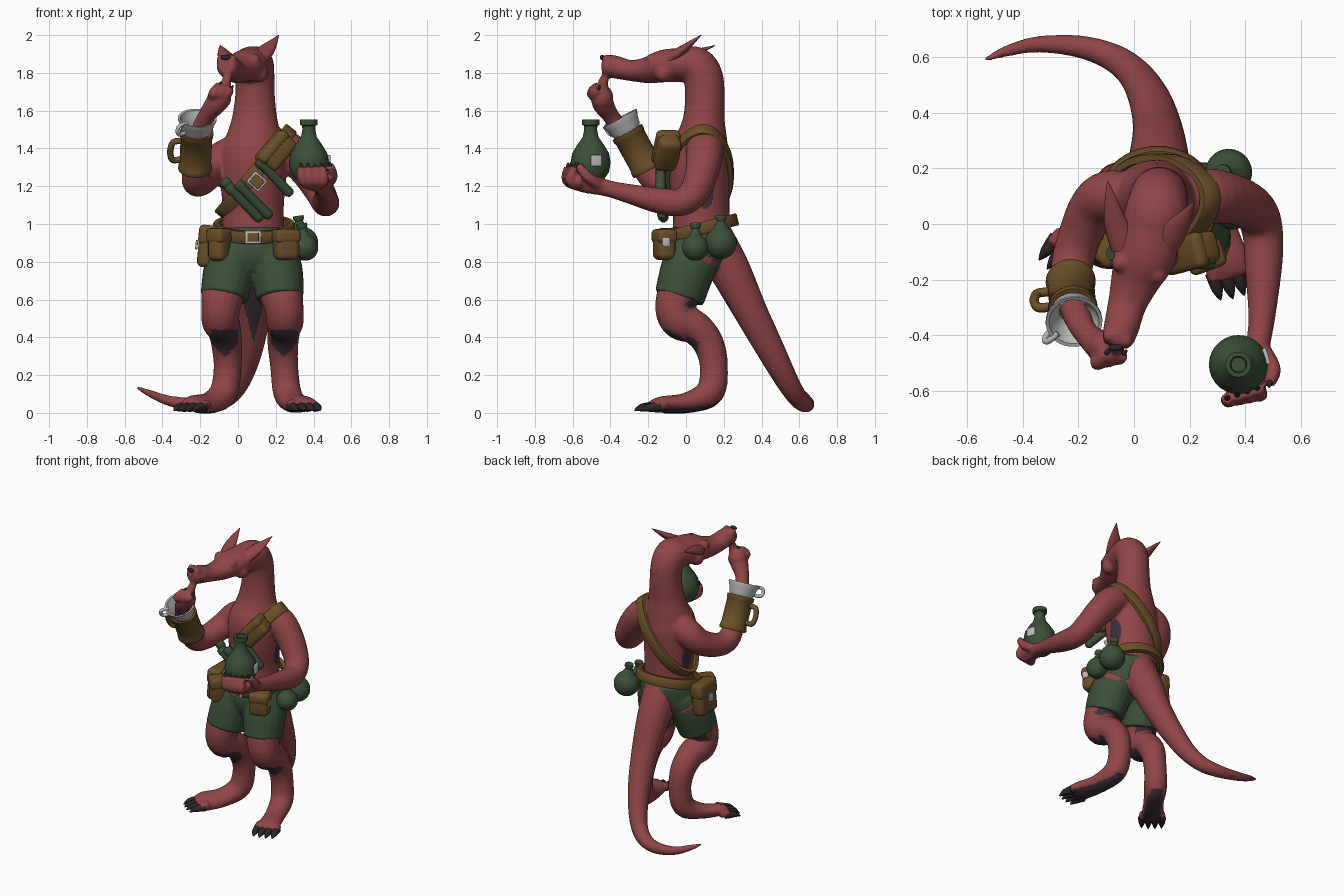
import bpy, bmesh, math
from mathutils import Vector as V, Matrix
from mathutils.bvhtree import BVHTree

def mat(name, r, g, b):
    m = bpy.data.materials.new(name)
    m.diffuse_color = (r, g, b, 1)
    return m

RED = mat("red skin", .28, .06, .063)
DARK = mat("dark skin", .05, .028, .04)
CLAW = mat("claw black", .028, .02, .021)
GREEN = mat("green", .045, .08, .04)
BROWN = mat("brown leather", .15, .08, .022)
GREY = mat("pale grey", .5, .5, .5)

def loft(bm, pts, n=18, steps=4, ref=(1, 0, 0)):
    """Smooth tube through (x, y, z, radius[, second radius])."""
    P = [tuple(p) + ((p[3],) if len(p) == 4 else ()) for p in pts]
    rows = []
    for i in range(len(P) - 1):
        a, b, c, d = P[max(i - 1, 0)], P[i], P[i + 1], P[min(i + 2, len(P) - 1)]
        for s in range(steps):
            t = s / steps
            rows.append([.5 * (2*q + (r-p)*t + (2*p-5*q+4*r-w)*t*t + (3*q-p-3*r+w)*t**3)
                         for p, q, r, w in zip(a, b, c, d)])
    rows.append(list(P[-1]))
    side, rings = V(ref), []
    for i, r in enumerate(rows):
        tan = (V(rows[min(i + 1, len(rows) - 1)][:3]) - V(rows[max(i - 1, 0)][:3])).normalized()
        side = (side - tan * side.dot(tan)).normalized()
        up = tan.cross(side)
        rings.append([bm.verts.new(V(r[:3]) + side * max(r[3], .002) * math.cos(k * math.tau / n)
                                   + up * max(r[4], .002) * math.sin(k * math.tau / n)) for k in range(n)])
    for A, B in zip(rings, rings[1:]):
        for k in range(n):
            bm.faces.new((A[k], A[(k+1) % n], B[(k+1) % n], B[k]))
    bm.faces.new(rings[0][::-1])
    bm.faces.new(rings[-1])

def ball(bm, c, r, scale=(1, 1, 1)):
    bmesh.ops.create_uvsphere(bm, u_segments=20, v_segments=12, radius=r,
                              matrix=Matrix.Translation(c) @ Matrix.Diagonal((*scale, 1)))

def finish(name, bm, m, voxel=0, smooth=3, angle=50):
    bmesh.ops.recalc_face_normals(bm, faces=bm.faces)
    me = bpy.data.meshes.new(name)
    bm.to_mesh(me)
    bm.free()
    me.materials.append(m)
    ob = bpy.data.objects.new(name, me)
    bpy.context.collection.objects.link(ob)
    bpy.ops.object.select_all(action='DESELECT')
    ob.select_set(True)
    bpy.context.view_layer.objects.active = ob
    if voxel:
        r = ob.modifiers.new("fuse", 'REMESH')
        r.mode, r.voxel_size = 'VOXEL', voxel
        s = ob.modifiers.new("soften", 'SMOOTH')
        s.factor, s.iterations = .5, smooth
        for x in ("fuse", "soften"):
            bpy.ops.object.modifier_apply(modifier=x)
        ob.data.polygons.foreach_set("use_smooth", [True] * len(ob.data.polygons))
    else:
        bpy.ops.object.shade_smooth_by_angle(angle=math.radians(angle))
    return ob

def tube(name, m, pts, **k):
    bm = bmesh.new()
    loft(bm, pts, **k)
    return finish(name, bm, m)

def box(name, m, c, size, ry=0, rz=0, bevel=.02):
    bm = bmesh.new()
    bmesh.ops.create_cube(bm, size=1, matrix=Matrix.Diagonal((*size, 1)))
    bmesh.ops.bevel(bm, geom=bm.edges[:], offset=min(bevel, min(size) * .4), segments=3, affect='EDGES', profile=.5)
    bm.transform(Matrix.Translation(c) @ Matrix.Rotation(rz, 4, 'Z') @ Matrix.Rotation(ry, 4, 'Y'))
    return finish(name, bm, m)

def lathe(name, m, prof, base, axis, n=28):
    bm = bmesh.new()
    M = Matrix.Translation(base) @ V(axis).to_track_quat('Z', 'Y').to_matrix().to_4x4()
    R = [[bm.verts.new(M @ V((r*math.cos(k*math.tau/n), r*math.sin(k*math.tau/n), z))) for k in range(n)]
         for r, z in prof]
    for A, B in zip(R, R[1:]):
        for k in range(n):
            bm.faces.new((A[k], A[(k+1) % n], B[(k+1) % n], B[k]))
    bmesh.ops.remove_doubles(bm, verts=bm.verts, dist=.0005)
    return finish(name, bm, m)

def strap(name, m, c, u, v, w, th, hug=None, n=56):
    """Closed band round an ellipse c + u cos + v sin, pulled onto the torso if hug is given."""
    bm = bmesh.new()
    c, u, v = V(c), V(u), V(v)
    nn = u.cross(v).normalized()
    R = []
    for k in range(n):
        a = k * math.tau / n
        d = u * math.cos(a) + v * math.sin(a)
        o = d.normalized()
        if hug:
            dist = hug.ray_cast(c, o)[3] or d.length
            d = o * (dist + (d.length - dist) * max(math.cos(a), 0) ** 1.5)
        R.append([bm.verts.new(c + d + o * th * i + nn * w * j)
                  for i, j in ((-.3, -.5), (.8, -.5), (1, -.4), (1, .4), (.8, .5), (-.3, .5))])
    for k in range(n):
        A, B = R[k], R[(k+1) % n]
        for j in range(6):
            bm.faces.new((A[j], A[(j+1) % 6], B[(j+1) % 6], B[j]))
    return finish(name, bm, m)

# Body: torso, neck and head in one loft
bm = bmesh.new()
loft(bm, [(.085, .07, .82, .17, .15), (.08, .08, .98, .165, .15), (.08, .08, 1.1, .163, .15), (.08, .07, 1.24, .175, .16),
          (.08, .07, 1.37, .175, .16), (.085, .085, 1.46, .148, .135), (.088, .095, 1.56, .12, .11),
          (.09, .1, 1.68, .105, .105), (.088, .09, 1.78, .105, .105), (.08, .05, 1.84, .11, .1),
          (.06, -.03, 1.842, .112, .09), (.035, -.12, 1.835, .112, .085), (.005, -.2, 1.815, .09, .07),
          (-.025, -.29, 1.812, .07, .055), (-.045, -.37, 1.83, .064, .06), (-.058, -.415, 1.838, .057, .058),
          (-.064, -.44, 1.84, .042, .042)], n=28)
torso = BVHTree.FromBMesh(bm)
for s in (-1, 1):  # brows, cheeks
    for f, o, z, r in ((.17, .07, 1.868, .034), (.1, .075, 1.8, .05), (.43, .03, 1.872, .026)):
        ball(bm, (.07 - .3*f + .95*o*s, -.95*f - .3*o*s, z), r)
# Tail
loft(bm, [(.09, .13, .93, .12), (.09, .23, .76, .11), (.085, .34, .54, .09), (.055, .45, .33, .075), (0, .54, .16, .06),
          (-.08, .6, .07, .05), (-.2, .638, .043, .04), (-.35, .645, .06, .029), (-.46, .62, .1, .02), (-.535, .59, .135, .008)])
# Legs: hip, knee, hock, heel, foot
legs = ([(.19, .06, .84, .13), (.225, -.03, .65, .118), (.245, -.06, .55, .103), (.248, -.03, .485, .1), (.243, .05, .45, .09),
         (.238, .12, .365, .082), (.245, .148, .24, .074), (.26, .125, .11, .075), (.295, .0, .055, .07, .052),
         (.335, -.13, .045, .078, .042), (.35, -.18, .035, .07, .032)],
        [(-.02, .06, .84, .13), (-.075, -.03, .65, .118), (-.092, -.06, .55, .103), (-.092, -.03, .485, .1), (-.075, .05, .45, .09),
         (-.06, .12, .365, .082), (-.055, .148, .24, .074), (-.075, .128, .11, .075), (-.14, .03, .055, .07, .052),
         (-.21, -.065, .045, .078, .042), (-.24, -.1, .035, .07, .032)])
claws = []
for pts in legs:
    loft(bm, pts)
    f = (V(pts[-1][:3]) - V(pts[-3][:3])); f.z = 0; f.normalize()
    s = V((f.y, -f.x, 0))
    for k in (-1.5, -.5, .5, 1.5):
        a = V(pts[-2][:3]) + s * k * .037
        b = a + f * (.07 - .008 * abs(k)) + s * k * .006; b.z = .032
        loft(bm, [(*a, .03), (*b, .026)], n=10)
        claws.append((b - f * .03, b + f * .035 + V((0, 0, -.004)), b + f * .072 + V((0, 0, -.02)), .027))
# Arms
loft(bm, [(.17, .09, 1.41, .1), (.27, .1, 1.385, .1), (.365, .085, 1.28, .09), (.435, .045, 1.17, .08), (.462, -.03, 1.115, .074),
          (.465, -.15, 1.125, .068), (.46, -.32, 1.165, .05), (.448, -.42, 1.19, .044), (.43, -.52, 1.215, .055, .04), (.4, -.58, 1.22, .045, .03)])
ball(bm, (.425, -.565, 1.225), .05, (1.1, 1, .8))
loft(bm, [(.0, .09, 1.39, .09), (-.09, .1, 1.34, .093), (-.15, .055, 1.275, .086), (-.2, -.06, 1.225, .078), (-.224, -.16, 1.235, .075),
          (-.22, -.24, 1.33, .065), (-.2, -.34, 1.49, .05), (-.165, -.4, 1.575, .045), (-.115, -.44, 1.64, .058), (-.085, -.45, 1.69, .048)])
ball(bm, (-.098, -.445, 1.67), .064, (1, .95, 1.05))
# Fingers round the bottle, and at the mouth
fingers = [[(.41, -.55, 1.2), (.345 + .036*k, -.63 + .006*k, 1.23), (.335 + .036*k, -.625 + .012*k, 1.3)] for k in range(4)]
fingers += [[(.46, -.45, 1.2), (.5, -.52, 1.25), (.488, -.57, 1.31)]]
fingers += [[(-.12, -.43, 1.66), (-.13 + .035*k, -.5 + .01*k, 1.69), (-.1 + .03*k, -.465, 1.735 - .01*k)] for k in range(3)]
fingers += [[(-.08, -.43, 1.68), (-.065, -.44, 1.74), (-.055, -.425, 1.785)]]
for g in fingers:
    loft(bm, [(*p, r) for p, r in zip(g, (.032, .029, .022))], n=10)
    d = (V(g[2]) - V(g[1])).normalized()
    claws.append((V(g[2]) - d*.01, V(g[2]) + d*.012, V(g[2]) + d*.026, .012))
body = finish("body", bm, RED, voxel=.0095)
# Dark patches: soles, tail underside, calves, knee pits, flanks
body.data.materials.append(DARK)
for p in body.data.polygons:
    (x, y, z), n = p.center, p.normal
    cx = .243 if x > .085 else -.07
    if ((z < .1 and n.z < -.7 and y < .3)
            or (y > .16 and n.y < -.4 and abs(x - .082) < .055 * (1 - abs(z - .58) / .21))
            or (.3 < z < .44 and y < .14 and n.y < -.1 and n.z < -.2 and abs(x - cx) < .07 * min(1, (z - .29) / .08))
            or (.53 < z < .63 and n.y > .5 and n.z < -.05 and y < .14)
            or (n.x * (x - .085) > 0 and abs(n.x) > .8 and abs(x - .085) < .2
                and ((z - 1.17) / .09) ** 2 + ((y - .1) / .045) ** 2 < 1)):
        p.material_index = 1
bm = bmesh.new()
for a, b, c, r in claws:
    loft(bm, [(*a, r), (*b, r * .75), (*c, .003)], n=8, steps=2)
finish("claws", bm, CLAW)
tube("left_ear", RED, [(.1, -.1, 1.865, .05, .035), (.15, -.02, 1.92, .045, .025), (.185, .03, 1.96, .025, .014), (.215, .08, 2.0, .002)])
tube("right_ear", RED, [(-.035, -.08, 1.855, .05, .035), (-.065, .0, 1.885, .042, .025), (-.082, .08, 1.918, .024, .014), (-.095, .155, 1.945, .002)])
bm = bmesh.new()
ball(bm, (-.066, -.444, 1.882), .02, (1.3, .6, .7))
finish("nose", bm, CLAW)

# Shorts
bm = bmesh.new()
loft(bm, [(.085, .08, .975, .178, .165), (.085, .075, .92, .192, .172), (.085, .05, .82, .208, .165), (.085, .04, .74, .17, .12)], n=28)
loft(bm, [(.17, .06, .87, .13, .145), (.205, .01, .76, .137, .145), (.223, -.035, .61, .127, .134)])
loft(bm, [(0, .06, .87, .13, .145), (-.045, .01, .76, .137, .145), (-.073, -.035, .61, .127, .134)])
finish("shorts", bm, GREEN, voxel=.011)

# Straps, buckles and pouches
strap("belt", BROWN, (.085, .073, .975), (.193, 0, 0), (0, .178, .045), .065, .024)
strap("shoulder_strap", BROWN, (.085, .075, 1.265), (.185, .015, .225), (0, -.168, 0), .075, .024, torso)
box("belt_buckle", GREY, (.08, -.13, .93), (.085, .02, .07), bevel=.006)
box("buckle_centre", BROWN, (.08, -.139, .93), (.062, .012, .046), bevel=.004)
box("strap_buckle", GREY, (.1, -.117, 1.225), (.075, .018, .085), ry=-.85, bevel=.006)
box("strap_buckle_centre", BROWN, (.1, -.126, 1.225), (.056, .012, .064), ry=-.85, bevel=.004)
for c, s, ry, rz in (((.255, -.115, .89), (.13, .1, .16), 0, .35), ((-.165, .03, .88), (.09, .185, .22), .1, 0),
                     ((-.1, -.09, .89), (.1, .1, .17), 0, -.7), ((.205, -.1, 1.385), (.2, .12, .125), -.85, .25)):
    box("pouch", BROWN, c, s, ry, rz, .03)
    M = Matrix.Rotation(rz, 3, 'Z') @ Matrix.Rotation(ry, 3, 'Y')
    box("pouch_flap", BROWN, V(c) + M @ V((0, 0, s[2]*.28)), (s[0]+.01, s[1]+.01, s[2]*.48), ry, rz, .025)
box("front_clasp", GREY, (.322, -.105, .905), (.012, .045, .045), rz=.35, bevel=.004)
box("side_clasp", GREY, (-.219, .03, .89), (.012, .045, .05), ry=.1, bevel=.004)
# Vials held across the strap
for x, y, z in ((.035, -.12, 1.11), (.085, -.125, 1.125), (.01, -.105, 1.14), (.195, -.135, 1.245)):
    d = V((.7, 0, -.72))
    lathe("vial", GREEN, [(0, 0), (.026, 0), (.03, .01), (.03, .035), (.025, .045), (.028, .24), (.016, .258), (0, .26)],
          V((x, y, z)) - d * .13, d, 14)
# Round flasks on the belt
for x, y, z, r in ((.355, .05, .875, .07), (.34, .185, .9, .085)):
    lathe("flask", GREEN, [(r * math.sin(a*math.pi/12), -r * math.cos(a*math.pi/12)) for a in range(11)]
          + [(.02, r + .03), (.03, r + .045), (.028, r + .06), (0, r + .06)], (x, y, z), (-.15, 0, 1))

# Held bottle
lathe("bottle", GREEN, [(0, 0), (.07, 0), (.097, .04), (.106, .09), (.097, .14), (.07, .185), (.042, .225), (.034, .265),
                        (.036, .285), (.046, .29), (.046, .318), (.03, .318), (.026, .28), (0, .28)], (.375, -.505, 1.235), (0, 0, 1))
box("bottle_label", GREY, (.475, -.475, 1.335), (.016, .06, .06), rz=.3, bevel=.006)

# Mug and cup worn over the forearm
ax = V((.04, -.48, .87)).normalized()
b = V((-.228, -.2, 1.285))
lathe("mug", BROWN, [(.05, 0), (.085, 0), (.09, .01), (.088, .03), (.084, .04), (.084, .2), (.089, .205), (.089, .23), (.075, .23), (.07, .2), (.05, 0)], b, ax)
lathe("cup", GREY, [(.05, .225), (.072, .225), (.084, .25), (.092, .285), (.102, .305), (.102, .315), (.09, .313), (.078, .28), (.05, .24), (.05, .225)], b, ax)
def handle(name, m, lo, hi, out, reach, rad, r0):
    o = V(out).normalized()
    q = [(lo, r0), (lo, r0 + reach*.75), ((lo*.7 + hi*.3), r0 + reach), ((lo*.3 + hi*.7), r0 + reach), (hi, r0 + reach*.75), (hi, r0)]
    tube(name, m, [(*(b + ax * t + o * d), rad) for t, d in q], n=10, ref=(0, 1, .3))
handle("mug_handle", BROWN, .075, .185, (-1, -.1, -.1), .06, .017, .075)
handle("cup_handle", GREY, .25, .305, (-.75, -.6, -.25), .06, .011, .075)
